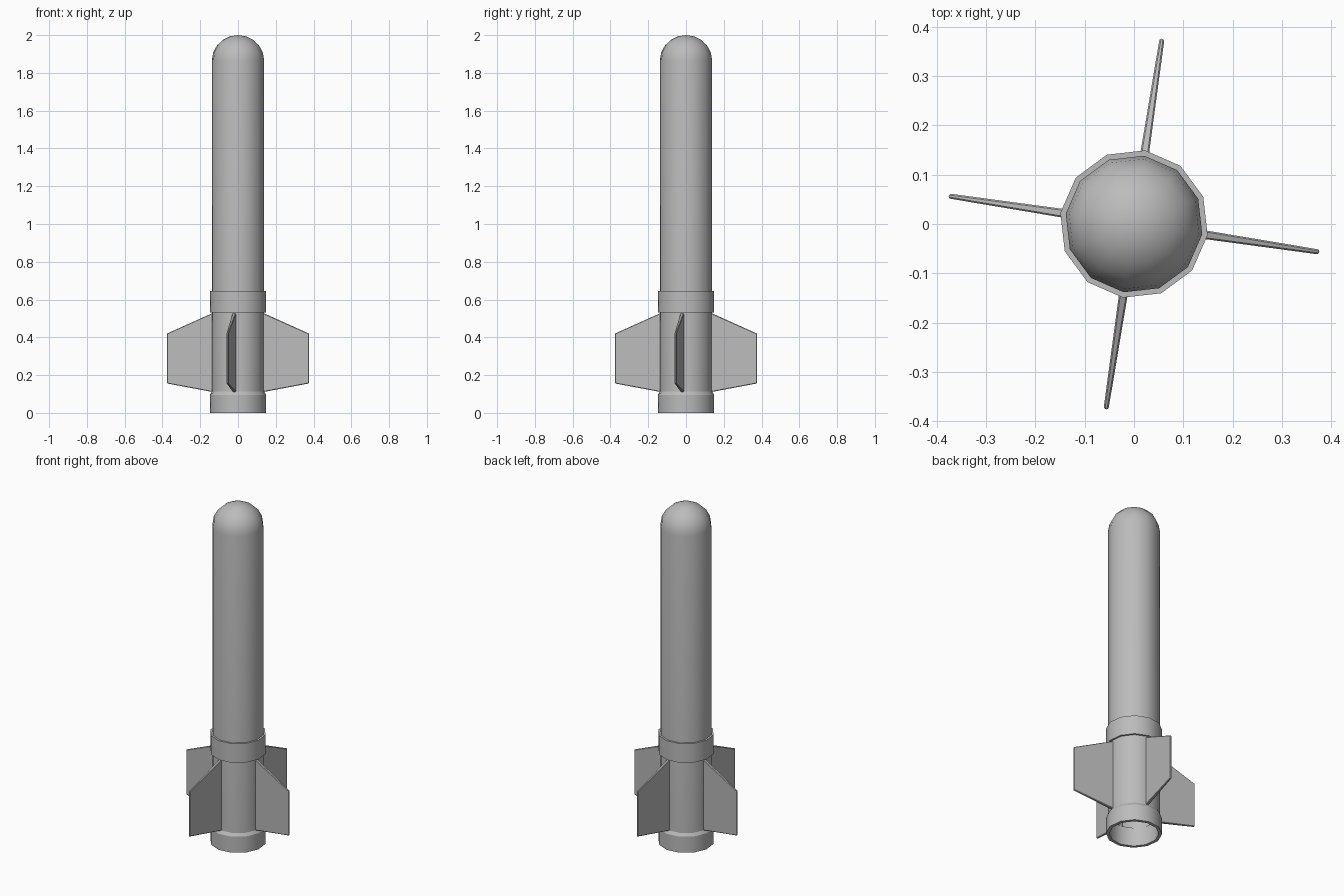
import bpy, bmesh, math
from mathutils import Matrix

if "Cube" in bpy.data.objects:
    bpy.data.objects.remove(bpy.data.objects["Cube"])

SIDES = 12
TURN = math.radians(-8.6)   # roll of the whole missile about its axis

grey = bpy.data.materials.new("grey metal")
grey.diffuse_color = (0.5, 0.5, 0.5, 1)
grey.use_nodes = True
grey.node_tree.nodes["Principled BSDF"].inputs["Base Color"].default_value = grey.diffuse_color


def finish(bm, name, smooth):
    bmesh.ops.recalc_face_normals(bm, faces=bm.faces)
    mesh = bpy.data.meshes.new(name)
    bm.to_mesh(mesh)
    bm.free()
    mesh.materials.append(grey)
    ob = bpy.data.objects.new(name, mesh)
    bpy.context.collection.objects.link(ob)
    if smooth:
        bpy.ops.object.select_all(action='DESELECT')
        ob.select_set(True)
        bpy.context.view_layer.objects.active = ob
        bpy.ops.object.shade_smooth_by_angle(angle=math.radians(smooth))
    return ob


def lathe(name, profile, closed=False, smooth=0):
    """Turn (radius, z) points about z; closed joins the last point to the first."""
    bm = bmesh.new()
    rings = []
    for r, z in profile:
        if r < 1e-5:
            rings.append([bm.verts.new((0, 0, z))] * SIDES)
        else:
            angles = [TURN + 2 * math.pi * k / SIDES for k in range(SIDES)]
            rings.append([bm.verts.new((r * math.cos(a), r * math.sin(a), z)) for a in angles])
    pairs = list(zip(rings, rings[1:])) + ([(rings[-1], rings[0])] if closed else [])
    for lo, hi in pairs:
        for k in range(SIDES):
            n = (k + 1) % SIDES
            corners = list(dict.fromkeys((lo[k], lo[n], hi[n], hi[k])))
            bm.faces.new(corners)
    return finish(bm, name, smooth)


# Body tube, open at the tail, with a rounded nose
R, SHOULDER, TOP = 0.14, 1.865, 2.0
nose = [(R * math.cos(t), SHOULDER + (TOP - SHOULDER) * math.sin(t))
        for t in (math.pi / 2 * i / 5 for i in range(5))]
lathe("body", [(R, 0.004)] + nose + [(0, TOP)], smooth=35)

# Tail ring with a chamfered upper edge, and the collar above the fins
lathe("tail_ring", [(0.133, 0), (0.151, 0), (0.151, 0.095), (0.14, 0.112), (0.133, 0.112)],
      closed=True, smooth=31)
lathe("collar", [(0.135, 0.532), (0.151, 0.532), (0.151, 0.645), (0.135, 0.645)],
      closed=True, smooth=31)

# Four tapered fins: (radius, z, half thickness)
outline = [(0.132, 0.11, 0.009), (0.38, 0.156, 0.005),
           (0.38, 0.42, 0.005), (0.132, 0.53, 0.009)]
for i in range(4):
    bm = bmesh.new()
    left = [bm.verts.new((r, t, z)) for r, z, t in outline]
    right = [bm.verts.new((r, -t, z)) for r, z, t in outline]
    bm.faces.new(left)
    bm.faces.new(right[::-1])
    for k in range(4):
        n = (k + 1) % 4
        bm.faces.new((left[k], right[k], right[n], left[n]))
    bm.transform(Matrix.Rotation(TURN + i * math.pi / 2, 4, 'Z'))
    fin = finish(bm, f"fin_{i + 1}", 0)
    bevel = fin.modifiers.new("edge chamfer", 'BEVEL')
    bevel.width = 0.003
    bevel.segments = 1
